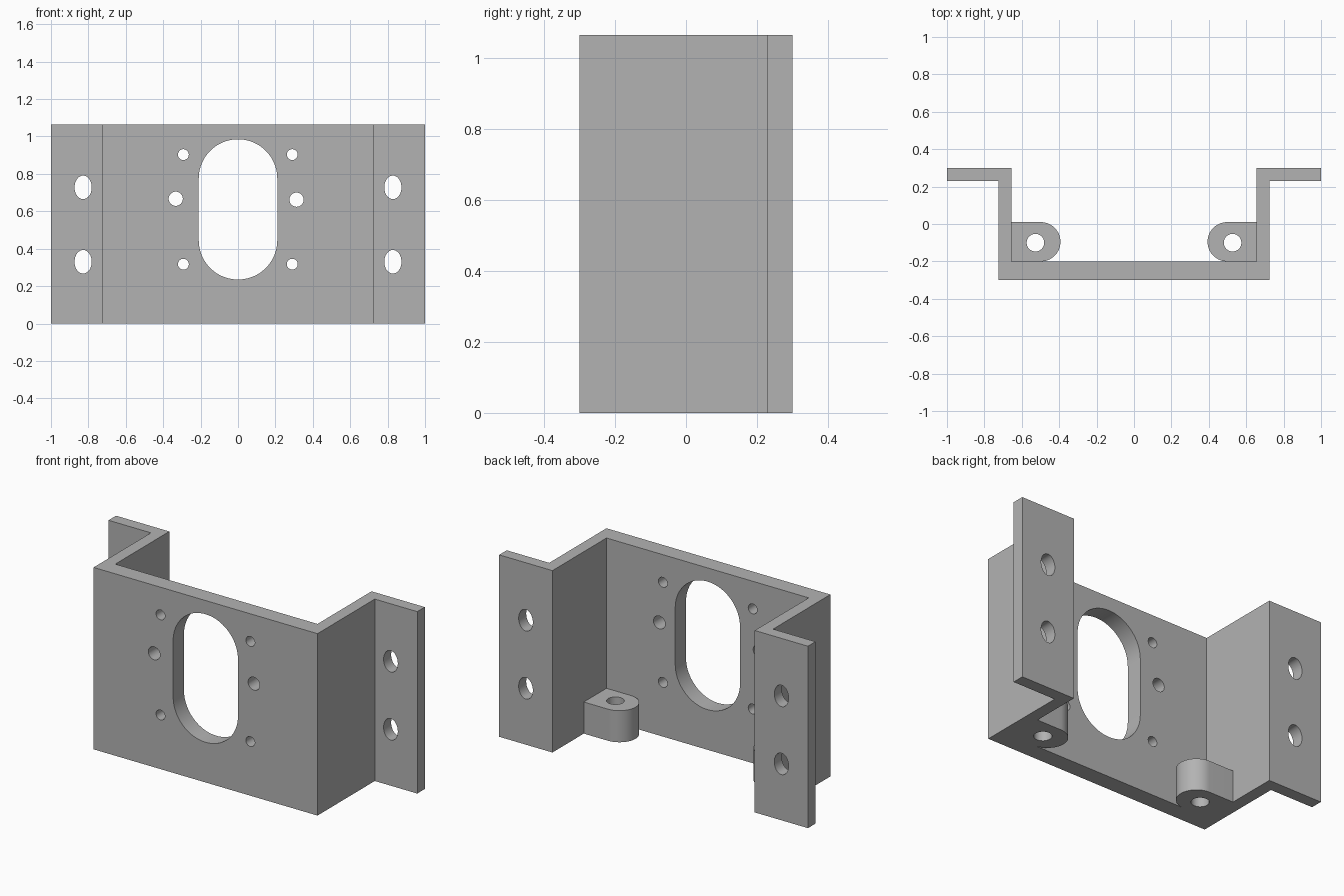
import bpy, bmesh
from math import sin, cos, pi, radians
from mathutils import Vector

cube = bpy.data.objects.get("Cube")
if cube:
    bpy.data.objects.remove(cube, do_unlink=True)

HEIGHT = 1.065
LUG_HEIGHT = 0.185

grey = bpy.data.materials.new("plain grey")
grey.use_nodes = True
colour = (0.45, 0.45, 0.45, 1)
grey.diffuse_color = colour
grey.node_tree.nodes["Principled BSDF"].inputs["Base Color"].default_value = colour


def arc(cx, cy, rx, ry, start, end, steps):
    """Points along an elliptical arc, angles in degrees."""
    angles = [radians(start + (end - start) * i / steps) for i in range(steps + 1)]
    return [(cx + rx * cos(a), cy + ry * sin(a)) for a in angles]


def ellipse(cx, cy, rx, ry, steps=40):
    return arc(cx, cy, rx, ry, 0, 360, steps)[:-1]


def prism(name, outline, low, high, upright=True):
    """Extrude an outline along z (upright) or along y."""
    bm = bmesh.new()
    place = (lambda a, b: (a, b, low)) if upright else (lambda a, b: (a, low, b))
    face = bm.faces.new([bm.verts.new(place(a, b)) for a, b in outline])
    depth = high - low
    extruded = bmesh.ops.extrude_face_region(bm, geom=[face])["geom"]
    bmesh.ops.translate(bm, verts=[v for v in extruded if isinstance(v, bmesh.types.BMVert)],
                        vec=Vector((0, 0, depth) if upright else (0, depth, 0)))
    bmesh.ops.recalc_face_normals(bm, faces=bm.faces)
    mesh = bpy.data.meshes.new(name)
    bm.to_mesh(mesh)
    bm.free()
    mesh.materials.append(grey)
    obj = bpy.data.objects.new(name, mesh)
    bpy.context.collection.objects.link(obj)
    return obj


def combine(target, tool, operation):
    """Apply a boolean and discard the tool."""
    bpy.context.view_layer.objects.active = target
    mod = target.modifiers.new("combine", 'BOOLEAN')
    mod.operation = operation
    mod.solver = 'EXACT'
    mod.object = tool
    bpy.ops.object.modifier_apply(modifier=mod.name)
    bpy.data.objects.remove(tool, do_unlink=True)


# Folded plate: front wall, side walls and rear flanges
half = [(0.725, -0.3), (0.725, 0.23), (1, 0.23), (1, 0.3), (0.655, 0.3), (0.655, -0.2)]
profile = half + [(-x, y) for x, y in reversed(half)]
bracket = prism("mounting_bracket", profile, 0, HEIGHT)

# Rounded screw lugs in the lower inside corners
for side in (-1, 1):
    r = 0.105
    tip = arc(0.498, -0.095, r, r, 90, 270, 32)
    outline = [(0.68, 0.01)] + tip + [(0.498, -0.23), (0.68, -0.23)]
    lug = prism("screw_lug", [(side * x, y) for x, y in outline], 0, LUG_HEIGHT)
    combine(bracket, lug, 'UNION')
    drill = prism("lug_drill", ellipse(side * 0.527, -0.1, 0.047, 0.047), -0.1, 0.3)
    combine(bracket, drill, 'DIFFERENCE')

# Large oblong opening in the front wall
opening = arc(0, 0.775, 0.21, 0.21, 0, 180, 40) + arc(0, 0.445, 0.21, 0.21, 180, 360, 40)
combine(bracket, prism("opening_cutter", opening, -0.4, -0.1, False), 'DIFFERENCE')

# Small round holes around the opening
small = [(x, z, 0.029) for x in (-0.292, 0.29) for z in (0.317, 0.903)]
for x, z, r in small + [(-0.333, 0.667, 0.038), (0.313, 0.662, 0.038)]:
    drill = prism("wall_drill", ellipse(x, z, r, r, 32), -0.4, -0.1, False)
    combine(bracket, drill, 'DIFFERENCE')

# Oval mounting holes in the flanges
for x in (-0.828, 0.828):
    for z in (0.33, 0.728):
        drill = prism("flange_drill", ellipse(x, z, 0.046, 0.063), 0.1, 0.4, False)
        combine(bracket, drill, 'DIFFERENCE')

# Smooth the curved faces, keep the folds sharp
bpy.ops.object.select_all(action='DESELECT')
bracket.select_set(True)
bpy.context.view_layer.objects.active = bracket
bpy.ops.object.shade_smooth_by_angle(angle=radians(30))
